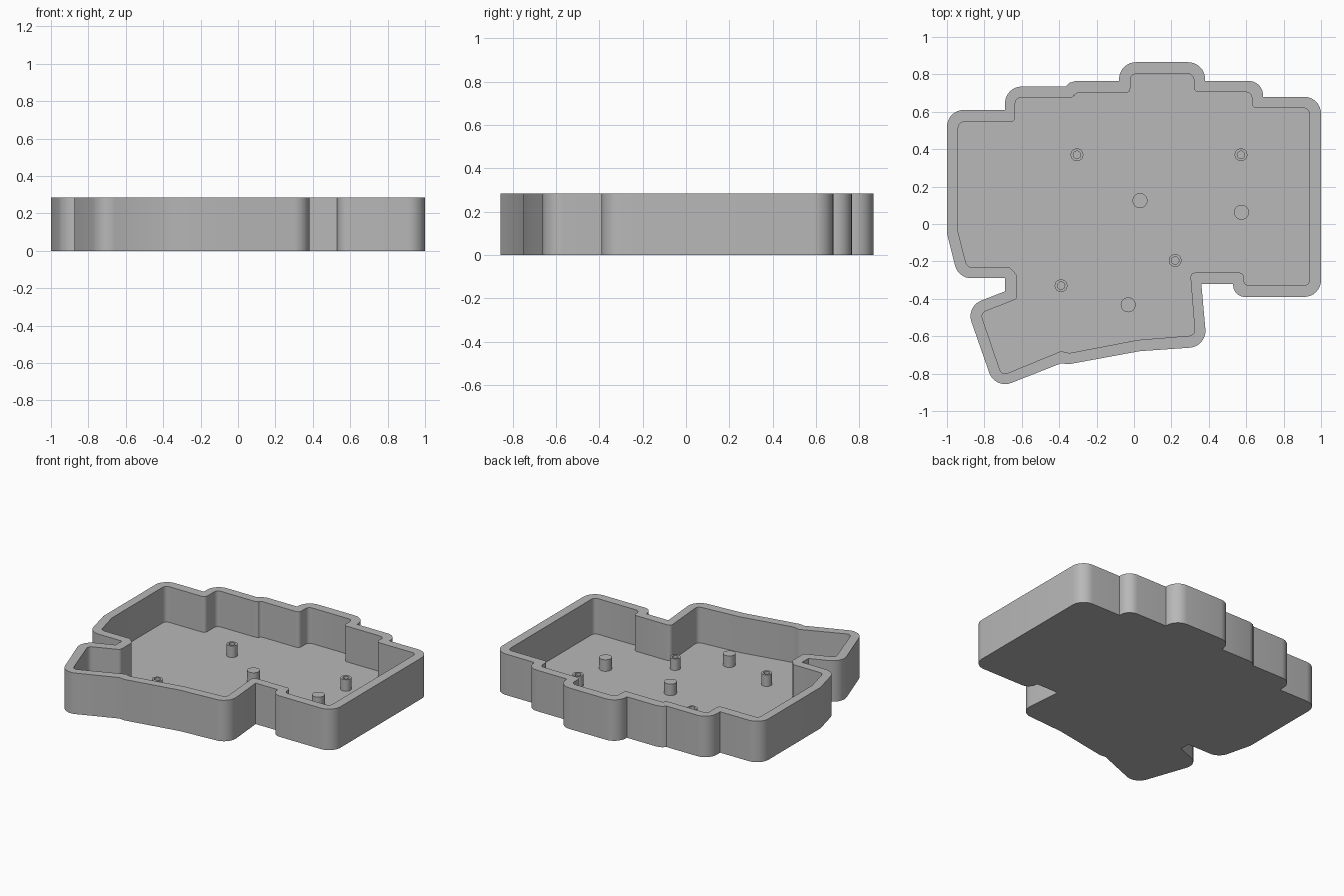
import bpy, bmesh, math
from mathutils import Vector

cube = bpy.data.objects.get("Cube")
if cube:
    bpy.data.objects.remove(cube, do_unlink=True)

HEIGHT, FLOOR, POST = 0.285, 0.037, 0.08

grey = bpy.data.materials.new("plain_grey")
grey.use_nodes = True
colour = (0.48, 0.48, 0.48, 1)
grey.diffuse_color = colour
grey.node_tree.nodes["Principled BSDF"].inputs["Base Color"].default_value = colour

# Wall outlines, clockwise from the back left corner
OUTER = [(-1, .61), (-.69, .61), (-.69, .735), (-.365, .735), (-.345, .755), (-.31, .765),
         (-.08, .765), (-.08, .865), (.38, .865), (.38, .765), (.69, .765), (.69, .68),
         (1, .68), (1, -.39), (.53, -.39), (.53, -.32), (.36, -.32), (.39, -.655),
         (.03, -.68), (-.35, -.75), (-.39, -.745), (-.743, -.884), (-.898, -.441),
         (-.69, -.36), (-.69, -.29), (-.94, -.29), (-1, -.05)]
INNER = [(-.94, .545), (-.635, .545), (-.635, .675), (-.32, .675), (-.32, .7),
         (-.02, .7), (-.02, .802), (.32, .802), (.32, .705), (.63, .705), (.63, .62),
         (.937, .62), (.937, -.33), (.587, -.33), (.587, -.26), (.3, -.26), (.327, -.595),
         (.02, -.62), (-.345, -.69), (-.39, -.68), (-.707, -.81), (-.82, -.477),
         (-.625, -.4), (-.625, -.275), (-.665, -.23), (-.893, -.23), (-.94, -.045)]


def rounded(points, convex, concave, steps=8):
    """Replace each sharp corner of a clockwise outline with an arc."""
    pts = [Vector(p) for p in points]
    result = []
    for i, p in enumerate(pts):
        before, after = pts[i - 1] - p, pts[(i + 1) % len(pts)] - p
        a, b = before.normalized(), after.normalized()
        angle = a.angle(b)
        radius = convex if a.cross(b) > 0 else concave
        if radius == 0 or angle > 2.5:
            result.append(p)
            continue
        # Short edges limit the arc
        reach = min(radius / math.tan(angle / 2), before.length * .9, after.length * .9)
        radius = reach * math.tan(angle / 2)
        centre = p + (a + b).normalized() * radius / math.sin(angle / 2)
        start, end = p + a * reach - centre, p + b * reach - centre
        sweep = start.angle(end)
        for k in range(steps + 1):
            t = k / steps
            arc = (start * math.sin((1 - t) * sweep) + end * math.sin(t * sweep)) / math.sin(sweep)
            result.append(centre + arc)
    return result


def finish(bm, name):
    bmesh.ops.recalc_face_normals(bm, faces=bm.faces)
    mesh = bpy.data.meshes.new(name)
    bm.to_mesh(mesh)
    bm.free()
    mesh.materials.append(grey)
    obj = bpy.data.objects.new(name, mesh)
    bpy.context.collection.objects.link(obj)
    bpy.ops.object.select_all(action="DESELECT")
    obj.select_set(True)
    bpy.context.view_layer.objects.active = obj
    bpy.ops.object.shade_smooth_by_angle(angle=math.radians(30))
    return obj


def ring(bm, points, z):
    return [bm.verts.new((p[0], p[1], z)) for p in points]


def bridge(bm, low, high):
    for i in range(len(low)):
        bm.faces.new((low[i - 1], low[i], high[i], high[i - 1]))


def loop_edges(bm, verts):
    return [bm.edges.get((verts[i - 1], verts[i])) for i in range(len(verts))]


# Tray: outer wall, inner wall, base, pocket floor and rim
bm = bmesh.new()
outline = rounded(OUTER, .09, 0)
pocket = rounded(INNER, .03, .025, 5)
base, outer_top = ring(bm, outline, 0), ring(bm, outline, HEIGHT)
floor, inner_top = ring(bm, pocket, FLOOR), ring(bm, pocket, HEIGHT)
bridge(bm, base, outer_top)
bridge(bm, floor, inner_top)
bm.faces.new(base)
bm.faces.new(floor)
rim = loop_edges(bm, outer_top) + loop_edges(bm, inner_top)
bmesh.ops.triangle_fill(bm, edges=rim, use_beauty=True)
finish(bm, "case_tray")


def circle(x, y, radius, count=32):
    return [(x + radius * math.cos(math.tau * k / count),
             y + radius * math.sin(math.tau * k / count)) for k in range(count)]


def post(name, x, y, radius, hole=0):
    bm = bmesh.new()
    low = ring(bm, circle(x, y, radius), FLOOR - .005)
    top = ring(bm, circle(x, y, radius), FLOOR + POST)
    bridge(bm, low, top)
    bm.faces.new(low)
    if hole:
        bottom = ring(bm, circle(x, y, hole), FLOOR)
        lip = ring(bm, circle(x, y, hole), FLOOR + POST)
        bridge(bm, bottom, lip)
        bridge(bm, lip, top)
        bm.faces.new(bottom)
    else:
        bm.faces.new(top)
    finish(bm, name)


# Hollow screw posts and solid support posts
for i, (x, y) in enumerate([(-.305, .37), (.572, .37), (.22, -.195), (-.39, -.33)]):
    post(f"screw_post_{i + 1}", x, y, .034, .02)
for i, (x, y) in enumerate([(.032, .125), (.575, .063), (-.031, -.432)]):
    post(f"support_post_{i + 1}", x, y, .04)
